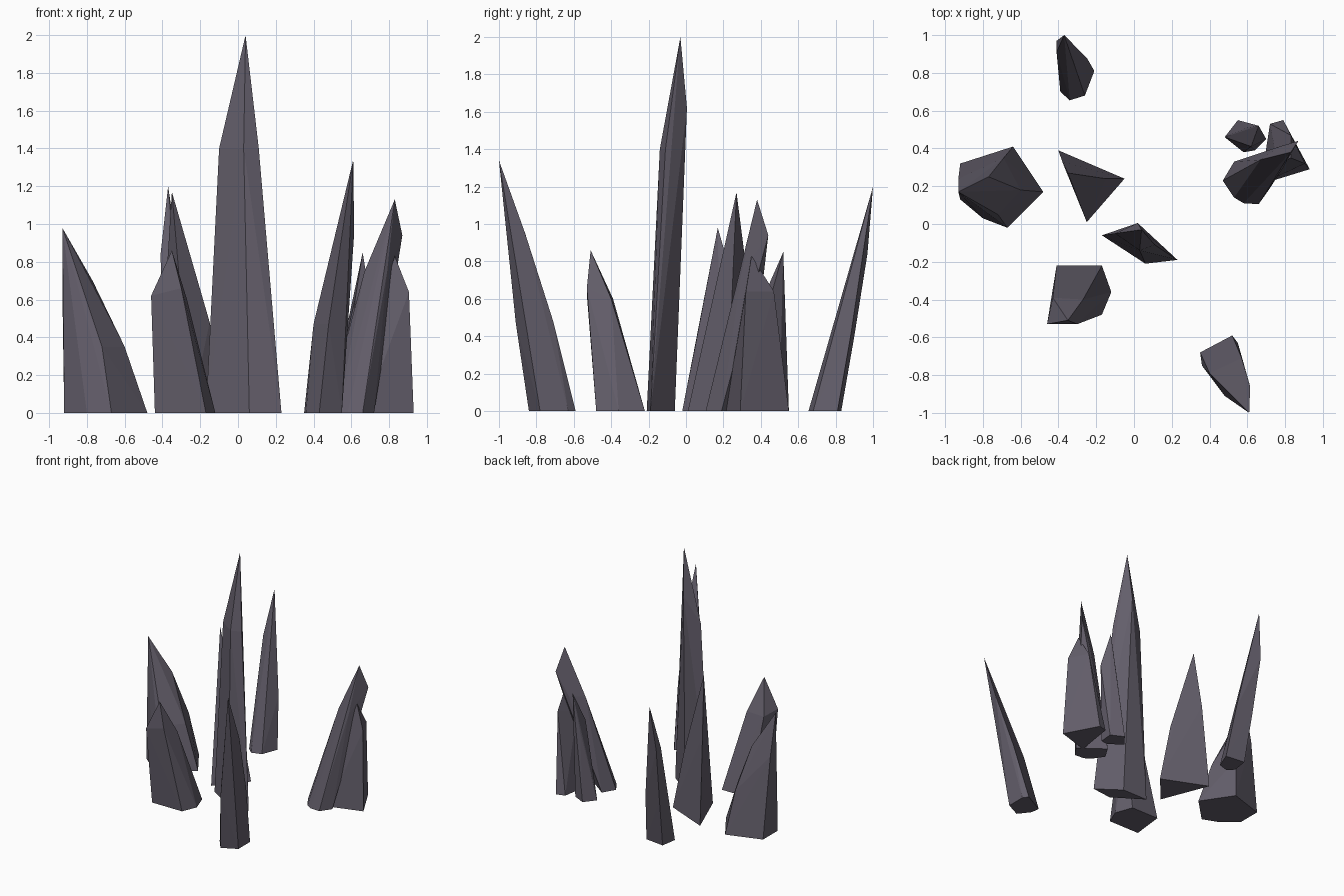
import bpy, bmesh, math

stone = bpy.data.materials.new("dark violet stone")
stone.diffuse_color = (0.125, 0.112, 0.145, 1)


def spike(name, base, shoulders, tip):
    """Faceted convex shard: flat foot, a few shoulder corners and one tip."""
    bm = bmesh.new()
    for x, y in base:
        bm.verts.new((x, y, 0))
    for p in shoulders + [tip]:
        bm.verts.new(p)
    hull = bmesh.ops.convex_hull(bm, input=bm.verts[:])
    loose = [v for v in bm.verts if not v.link_faces]
    bmesh.ops.delete(bm, geom=loose, context='VERTS')
    bmesh.ops.dissolve_limit(bm, angle_limit=math.radians(1),
                             verts=bm.verts[:], edges=bm.edges[:])
    bmesh.ops.recalc_face_normals(bm, faces=bm.faces[:])
    mesh = bpy.data.meshes.new(name)
    bm.to_mesh(mesh)
    bm.free()
    mesh.materials.append(stone)
    bpy.context.collection.objects.link(bpy.data.objects.new(name, mesh))


# Tall central spike
spike("center_spike",
      [(-0.17, -0.06), (0.06, -0.21), (0.23, -0.19), (0.05, -0.06)],
      [(-0.10, -0.05, 1.40), (0.03, -0.14, 1.40), (0.11, -0.11, 1.40),
       (0.02, 0.005, 1.62)],
      (0.04, -0.03, 2.0))

# Front spikes
spike("front_right_spike",
      [(0.35, -0.68), (0.36, -0.75), (0.43, -0.84), (0.55, -0.78),
       (0.55, -0.63), (0.52, -0.59)],
      [(0.40, -0.79, 0.47), (0.48, -0.91, 0.47), (0.57, -0.71, 0.48),
       (0.615, -0.86, 0.95)],
      (0.61, -1.0, 1.34))
spike("front_left_spike",
      [(-0.41, -0.22), (-0.17, -0.22), (-0.12, -0.36), (-0.17, -0.48),
       (-0.44, -0.48)],
      [(-0.46, -0.53, 0.62), (-0.30, -0.53, 0.66), (-0.43, -0.39, 0.60),
       (-0.27, -0.40, 0.60)],
      (-0.35, -0.51, 0.86))

# Left and back spikes
spike("left_spike",
      [(-0.92, 0.32), (-0.64, 0.41), (-0.48, 0.17), (-0.67, -0.02),
       (-0.80, 0.03), (-0.92, 0.13)],
      [(-0.60, 0.18, 0.35), (-0.69, 0.35, 0.35), (-0.77, 0.25, 0.70),
       (-0.93, 0.24, 0.65), (-0.72, 0.05, 0.35)],
      (-0.93, 0.17, 0.98))
spike("inner_spike",
      [(-0.40, 0.39), (-0.05, 0.24), (-0.25, 0.01)],
      [(-0.15, 0.24, 0.48), (-0.38, 0.33, 0.70), (-0.30, 0.15, 0.60)],
      (-0.35, 0.27, 1.17))
spike("back_spike",
      [(-0.39, 0.70), (-0.34, 0.655), (-0.26, 0.68), (-0.21, 0.81),
       (-0.37, 0.83)],
      [(-0.41, 0.97, 0.84), (-0.41, 0.91, 0.84), (-0.32, 0.95, 0.84),
       (-0.25, 0.88, 0.40), (-0.39, 0.90, 0.40)],
      (-0.37, 1.0, 1.20))

# Right cluster of three overlapping spikes
spike("cluster_leaning_spike",
      [(0.47, 0.23), (0.53, 0.14), (0.58, 0.11), (0.66, 0.105),
       (0.72, 0.19), (0.53, 0.33)],
      [(0.67, 0.34, 0.75), (0.87, 0.44, 0.94), (0.79, 0.30, 0.75),
       (0.77, 0.41, 0.75)],
      (0.83, 0.38, 1.13))
spike("cluster_outer_spike",
      [(0.67, 0.21), (0.93, 0.29), (0.79, 0.55), (0.72, 0.53)],
      [(0.905, 0.32, 0.64), (0.83, 0.47, 0.64), (0.76, 0.32, 0.60)],
      (0.83, 0.35, 0.83))
spike("cluster_back_spike",
      [(0.48, 0.46), (0.55, 0.55), (0.65, 0.50), (0.64, 0.39),
       (0.58, 0.38)],
      [(0.70, 0.45, 0.60), (0.62, 0.41, 0.60), (0.60, 0.51, 0.55)],
      (0.66, 0.52, 0.85))
